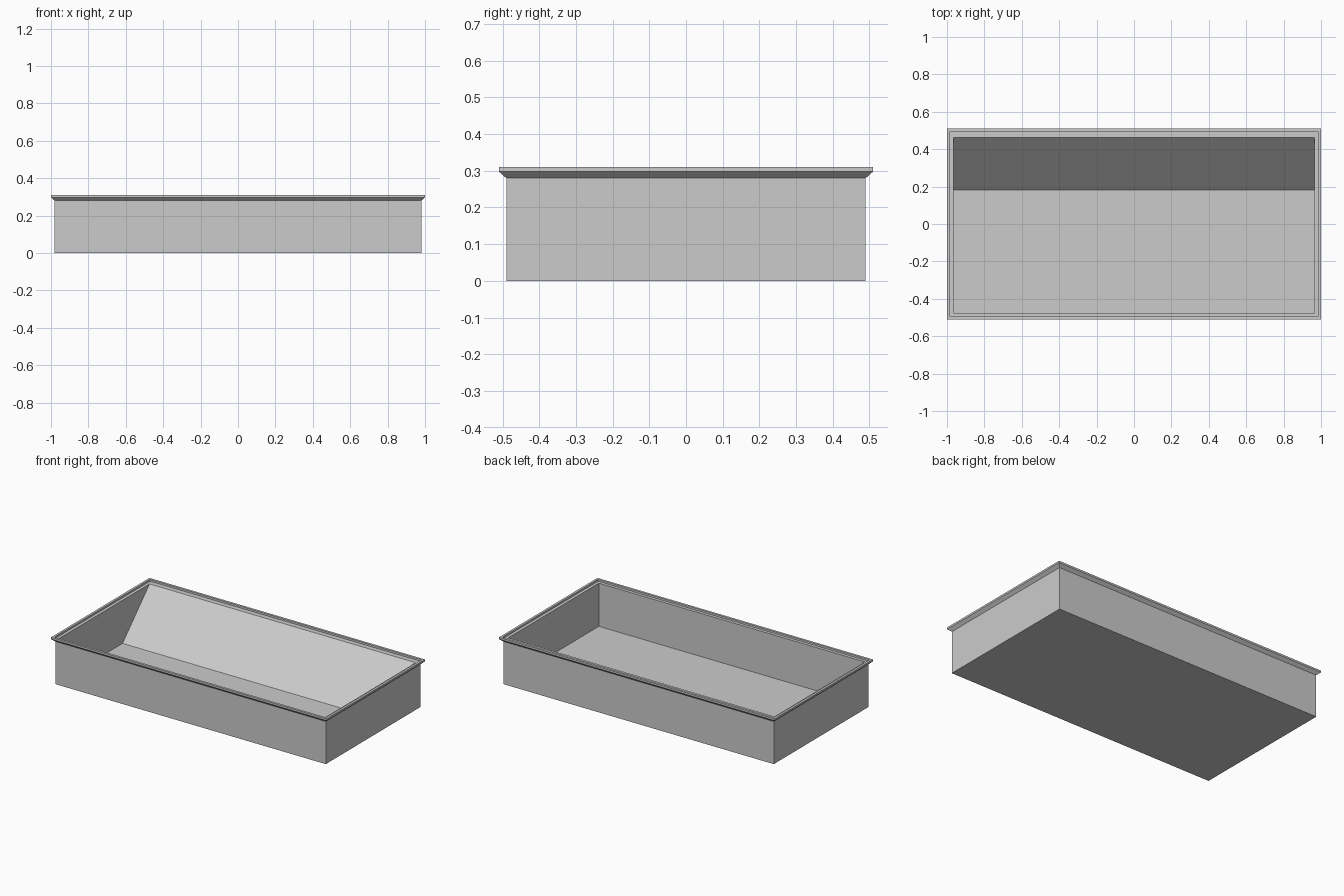
import bpy
import bmesh

cube = bpy.data.objects.get("Cube")
if cube:
    bpy.data.objects.remove(cube)

grey = bpy.data.materials.new("light_grey")
grey.use_nodes = True
colour = (0.6, 0.6, 0.6, 1)
grey.diffuse_color = colour
grey.node_tree.nodes["Principled BSDF"].inputs["Base Color"].default_value = colour


def ring(bm, half_x, front, back, z):
    """Rectangle of four vertices, counter-clockwise from above."""
    corners = ((-half_x, front), (half_x, front), (half_x, back), (-half_x, back))
    return [bm.verts.new((x, y, z)) for x, y in corners]


# Rings run up the outer wall, over the flared rim and ledge, down to the floor;
# the floor stops short at the back, so the back inner wall becomes a ramp
profile = [
    (0.98, -0.49, 0.49, 0),
    (0.98, -0.49, 0.49, 0.28),
    (1.0, -0.51, 0.51, 0.298),
    (1.0, -0.51, 0.51, 0.31),
    (0.985, -0.495, 0.495, 0.31),
    (0.985, -0.495, 0.495, 0.298),
    (0.965, -0.475, 0.462, 0.298),
    (0.965, -0.475, 0.182, 0.015),
]

bm = bmesh.new()
rings = [ring(bm, *row) for row in profile]
for low, high in zip(rings, rings[1:]):
    for i in range(4):
        j = (i + 1) % 4
        bm.faces.new((low[i], low[j], high[j], high[i]))
bm.faces.new(rings[0][::-1])  # underside
bm.faces.new(rings[-1])       # inner floor

mesh = bpy.data.meshes.new("sloped_tray")
bm.to_mesh(mesh)
bm.free()
mesh.materials.append(grey)
tray = bpy.data.objects.new("sloped_tray", mesh)
bpy.context.collection.objects.link(tray)
